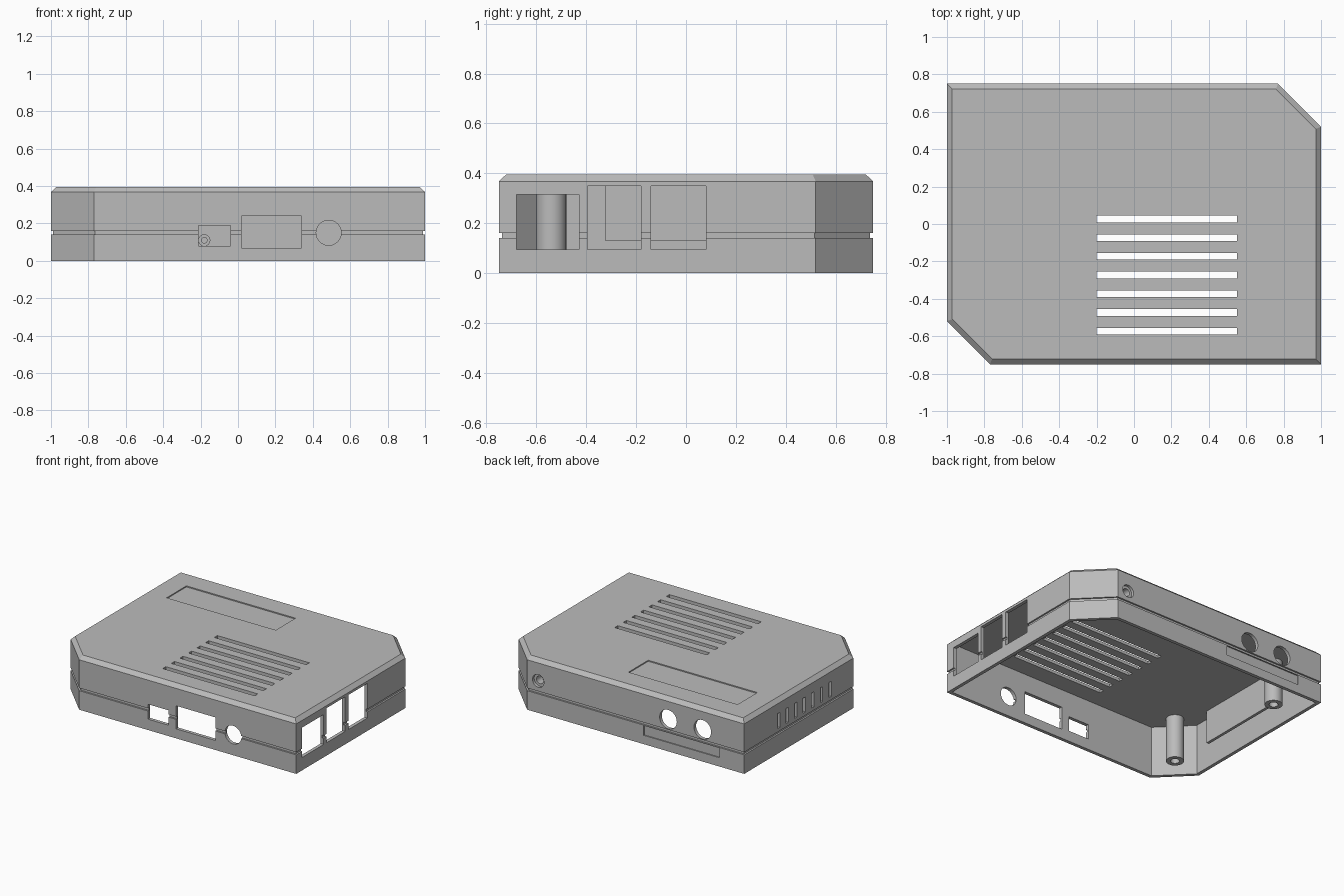
import bpy, bmesh, math
from mathutils import Matrix, Vector

default = bpy.data.objects.get("Cube")
if default:
    bpy.data.objects.remove(default, do_unlink=True)

grey = bpy.data.materials.new("grey_plastic")
grey.use_nodes = True
colour = (0.5, 0.5, 0.5, 1)
grey.diffuse_color = colour
grey.node_tree.nodes["Principled BSDF"].inputs["Base Color"].default_value = colour

WALL = 0.025
CEILING = 0.373


def make_object(name, bm):
    bmesh.ops.recalc_face_normals(bm, faces=bm.faces)
    mesh = bpy.data.meshes.new(name)
    bm.to_mesh(mesh)
    bm.free()
    mesh.materials.append(grey)
    obj = bpy.data.objects.new(name, mesh)
    bpy.context.collection.objects.link(obj)
    return obj


def loft(name, rings, capped):
    """Skin rings of points; cap both ends, or join the last ring to the first."""
    bm = bmesh.new()
    loops = [[bm.verts.new(p) for p in ring] for ring in rings]
    following = loops[1:] if capped else loops[1:] + loops[:1]
    for a, b in zip(loops, following):
        for i in range(len(a)):
            j = (i + 1) % len(a)
            bm.faces.new((a[i], a[j], b[j], b[i]))
    if capped:
        bm.faces.new(loops[0])
        bm.faces.new(loops[-1])
    return make_object(name, bm)


def outline(inset, z):
    """Rectangle with two opposite corners cut off, moved inward by inset."""
    w, d = 1 - inset, 0.75 - inset
    c = 1.52 - inset * math.sqrt(2)
    half = [(w, -d), (w, c - w), (c - d, d)]
    return [(x, y, z) for x, y in half + [(-x, -y) for x, y in half]]


def tube(name, start, end, outer, inner):
    start, end = Vector(start), Vector(end)
    turn = (end - start).to_track_quat('Z', 'Y')

    def ring(centre, r):
        angles = [math.tau * i / 32 for i in range(32)]
        return [centre + turn @ Vector((r * math.cos(a), r * math.sin(a), 0)) for a in angles]

    obj = loft(name, [ring(start, outer), ring(end, outer), ring(end, inner), ring(start, inner)], False)
    smooth(obj)
    return obj


def smooth(obj):
    bpy.ops.object.select_all(action='DESELECT')
    obj.select_set(True)
    bpy.context.view_layer.objects.active = obj
    bpy.ops.object.shade_smooth_by_angle(angle=math.radians(30))


def add_box(bm, low, high):
    low, high = Vector(low), Vector(high)
    place = Matrix.Translation((low + high) / 2) @ Matrix.Diagonal((*(high - low), 1))
    bmesh.ops.create_cube(bm, size=1, matrix=place)


def add_round(bm, x, y, z, r):
    place = Matrix.Translation((x, y, z)) @ Matrix.Rotation(math.pi / 2, 4, 'X')
    bmesh.ops.create_cone(bm, cap_ends=True, segments=32, radius1=r, radius2=r,
                          depth=0.12, matrix=place)


# Hollow case, open below, with a seam groove and bevelled lid
case = loft("case_shell", [outline(i, z) for i, z in (
    (WALL, CEILING), (WALL, 0), (0, 0), (0, 0.14), (0.012, 0.14),
    (0.012, 0.16), (0, 0.16), (0, 0.368), (0.028, 0.395))], True)

cut = bmesh.new()
# Lid vents
for i in range(7):
    y = 0.027 - i * 0.1
    add_box(cut, (-0.2, y - 0.018, 0.35), (0.55, y + 0.018, 0.45))
# Shallow label recess in the lid
add_box(cut, (-0.82, 0.34, 0.387), (0.07, 0.57, 0.45))
# Front ports
add_box(cut, (-0.21, -0.8, 0.08), (-0.04, -0.69, 0.19))
add_box(cut, (0.02, -0.8, 0.07), (0.34, -0.69, 0.24))
add_round(cut, 0.485, -0.75, 0.15, 0.067)
# Side ports
for y0, y1, top in ((-0.68, -0.43, 0.315), (-0.395, -0.18, 0.35), (-0.14, 0.08, 0.35)):
    add_box(cut, (0.94, y0, 0.095), (1.05, y1, top))
# Round back sockets and shallow back recess
for x, r in ((-0.66, 0.07), (-0.38, 0.07), (0.68, 0.047)):
    add_round(cut, x, 0.75, 0.236, r)
add_box(cut, (-0.8, 0.742, 0.065), (-0.18, 0.8, 0.136))
# Vent slots in the far side
for i in range(7):
    y = -0.25 + i * 0.1
    add_box(cut, (-1.05, y - 0.014, 0.185), (-0.94, y + 0.014, 0.295))

cutter = make_object("cutter", cut)
cutter.hide_render = True
mod = case.modifiers.new("openings", 'BOOLEAN')
mod.operation = 'DIFFERENCE'
mod.solver = 'EXACT'
mod.object = cutter
bpy.ops.object.select_all(action='DESELECT')
case.select_set(True)
bpy.context.view_layer.objects.active = case
bpy.ops.object.modifier_apply(modifier=mod.name)
bpy.data.objects.remove(cutter, do_unlink=True)
smooth(case)

# Screw posts hanging from the lid
tube("front_screw_post", (-0.81, -0.54, 0.05), (-0.81, -0.54, 0.38), 0.06, 0.03)
tube("back_screw_post", (-0.83, 0.46, 0.05), (-0.83, 0.46, 0.38), 0.06, 0.03)

# Bosses on the inside of the back wall
tube("socket_boss", (0.68, 0.67, 0.236), (0.68, 0.73, 0.236), 0.055, 0.028)
tube("back_boss", (-0.18, 0.69, 0.11), (-0.18, 0.73, 0.11), 0.032, 0.015)

# Baffle behind the side vents
baffle = bmesh.new()
add_box(baffle, (-0.925, -0.325, 0.13), (-0.904, 0.44, 0.38))
make_object("vent_baffle", baffle)
